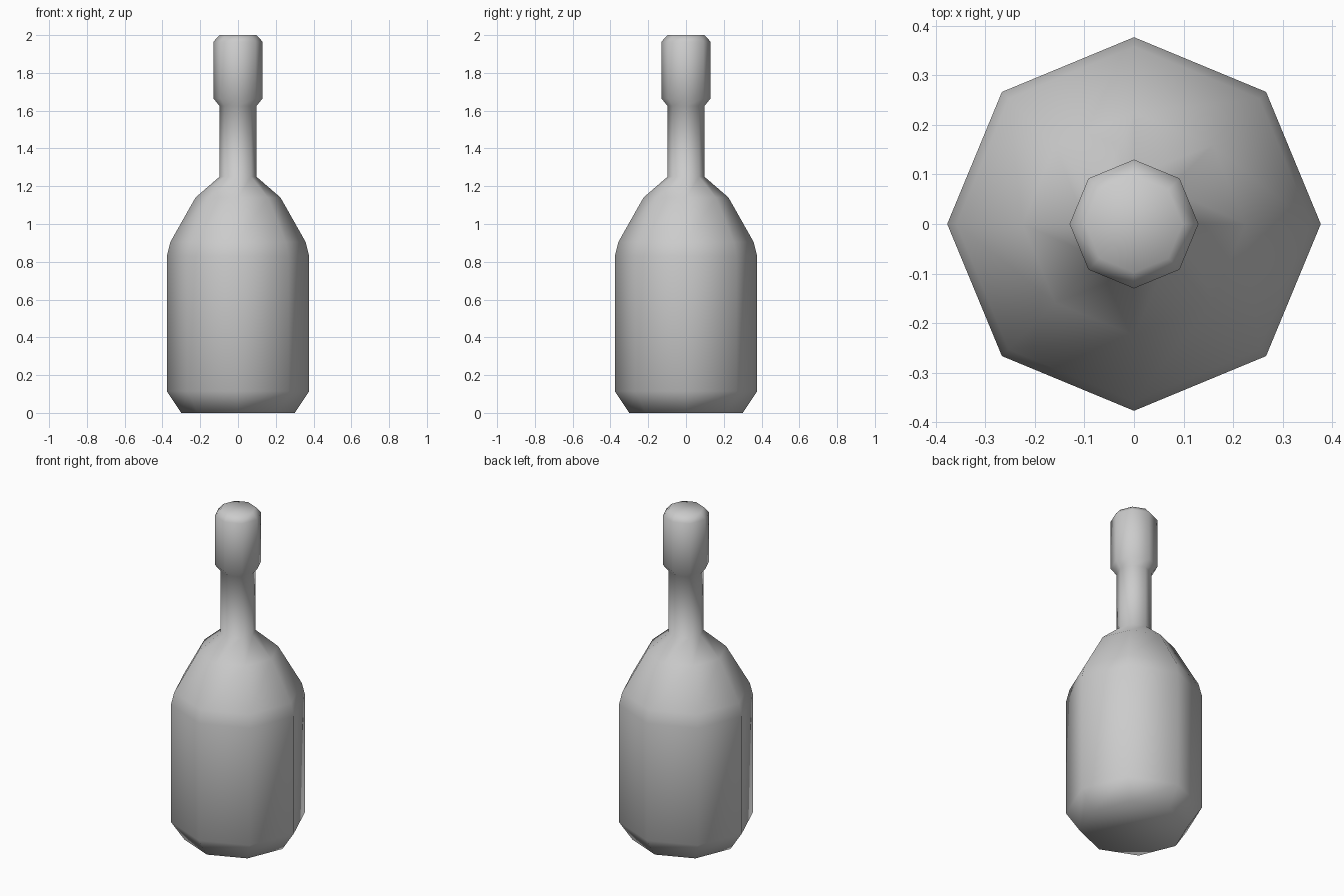
import bpy, bmesh
from math import cos, sin, tau

cube = bpy.data.objects.get("Cube")
if cube:
    bpy.data.objects.remove(cube, do_unlink=True)

SIDES = 8

# Single grey material
grey = bpy.data.materials.new("light grey")
grey.use_nodes = True
colour = (0.6, 0.6, 0.6, 1)
grey.diffuse_color = colour
grey.node_tree.nodes["Principled BSDF"].inputs["Base Color"].default_value = colour

# Bottle outline as (radius, height): base, body, shoulder, neck, cap
profile = [(0.30, 0), (0.377, 0.115), (0.377, 0.83), (0.358, 0.905),
           (0.225, 1.14), (0.098, 1.25), (0.098, 1.625),
           (0.13, 1.665), (0.13, 1.965), (0.098, 2.0)]

# Turn the outline into rings, then close both ends
bm = bmesh.new()
rings = [[bm.verts.new((r * cos(tau * i / SIDES), r * sin(tau * i / SIDES), z))
          for i in range(SIDES)] for r, z in profile]
for low, high in zip(rings, rings[1:]):
    for i in range(SIDES):
        j = (i + 1) % SIDES
        bm.faces.new((low[i], low[j], high[j], high[i]))
bm.faces.new(rings[0][::-1])
bm.faces.new(rings[-1])
for face in bm.faces:
    face.smooth = True

mesh = bpy.data.meshes.new("bottle")
bm.to_mesh(mesh)
bm.free()
mesh.materials.append(grey)
bpy.context.collection.objects.link(bpy.data.objects.new("bottle", mesh))
